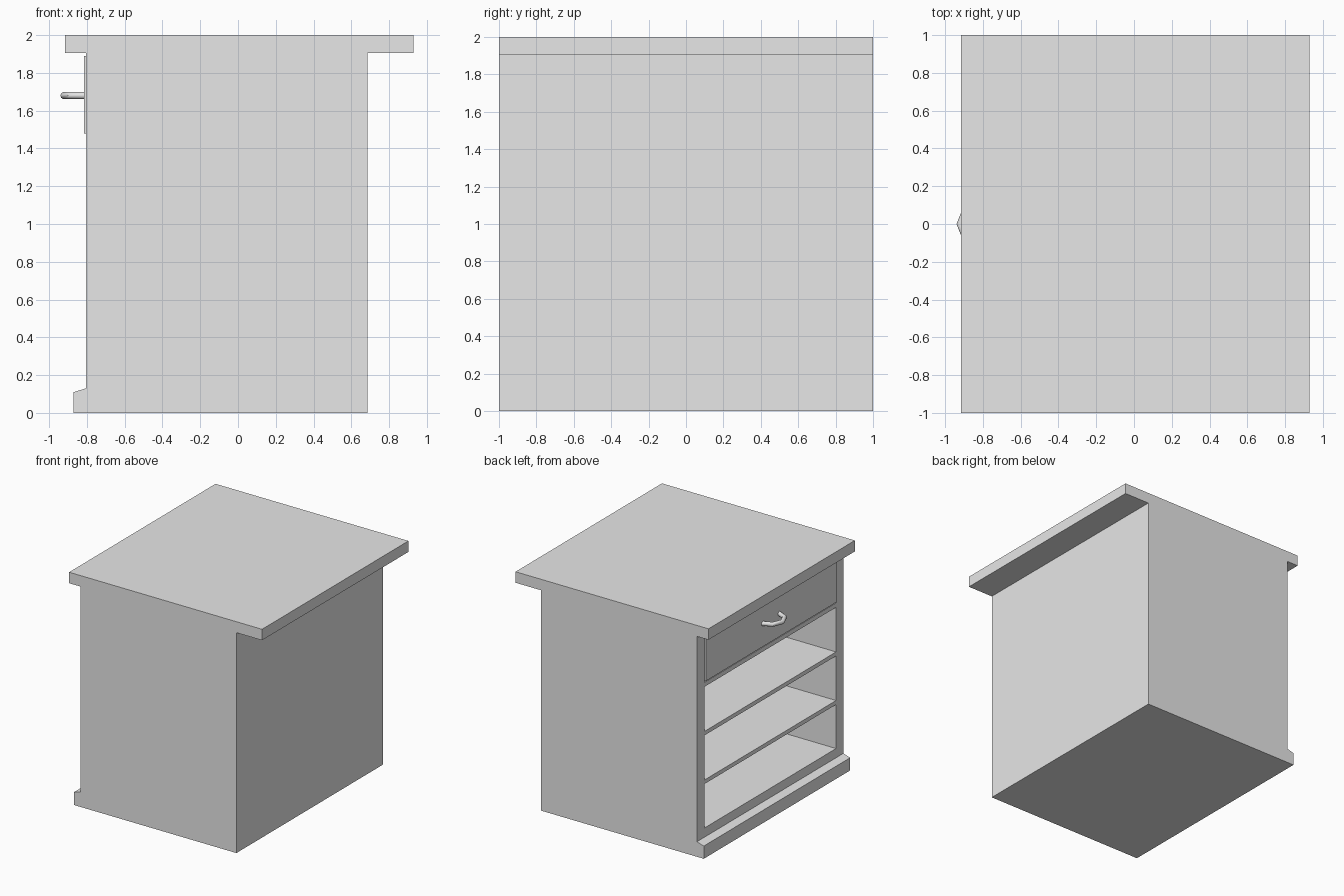
import bpy, bmesh, math
from mathutils import Matrix, Vector

cube = bpy.data.objects.get("Cube")
if cube:
    bpy.data.objects.remove(cube, do_unlink=True)

grey = bpy.data.materials.new("plain_grey")
grey.use_nodes = True
grey.diffuse_color = (0.8, 0.8, 0.8, 1)
grey.node_tree.nodes["Principled BSDF"].inputs["Base Color"].default_value = (0.8, 0.8, 0.8, 1)


def finish(name, bm):
    bmesh.ops.recalc_face_normals(bm, faces=bm.faces)
    mesh = bpy.data.meshes.new(name)
    bm.to_mesh(mesh)
    bm.free()
    mesh.materials.append(grey)
    obj = bpy.data.objects.new(name, mesh)
    bpy.context.collection.objects.link(obj)
    return obj


def add_box(bm, x, y, z):
    size = (x[1] - x[0], y[1] - y[0], z[1] - z[0], 1)
    centre = Vector((sum(x), sum(y), sum(z))) / 2
    bmesh.ops.create_cube(bm, size=1, matrix=Matrix.Translation(centre) @ Matrix.Diagonal(size))


# Main dimensions
FRONT, BACK = -0.805, 0.685
INNER = 0.9
RECESS_BACK = 0.6

# Carcass: side silhouette with worktop overhangs and sloped plinth, extruded across
profile = [(-0.87, 0), (BACK, 0), (BACK, 1.905), (0.93, 1.905), (0.93, 2), (-0.915, 2),
           (-0.915, 1.905), (FRONT, 1.905), (FRONT, 0.13), (-0.87, 0.11)]
bm = bmesh.new()
face = bm.faces.new([bm.verts.new((x, -1, z)) for x, z in profile])
extruded = bmesh.ops.extrude_face_region(bm, geom=[face])["geom"]
bmesh.ops.translate(bm, vec=(0, 2, 0), verts=[v for v in extruded if isinstance(v, bmesh.types.BMVert)])
carcass = finish("cabinet_carcass", bm)

# Open compartments and drawer recess, leaving the shelves between them
bm = bmesh.new()
for low, high in [(0.21, 0.59), (0.625, 1.01), (1.045, 1.43), (1.468, 1.895)]:
    add_box(bm, (FRONT - 0.03, RECESS_BACK), (-INNER, INNER), (low, high))
cutter = finish("compartment_cutter", bm)
cutter.hide_render = True
cut = carcass.modifiers.new("compartments", "BOOLEAN")
cut.operation = "DIFFERENCE"
cut.solver = "EXACT"
cut.object = cutter
bpy.context.view_layer.objects.active = carcass
bpy.ops.object.modifier_apply(modifier=cut.name)
bpy.data.objects.remove(cutter, do_unlink=True)

# Drawer front and the box behind it
bm = bmesh.new()
add_box(bm, (-0.814, -0.77), (-0.89, 0.89), (1.48, 1.89))
finish("drawer_front", bm)
bm = bmesh.new()
add_box(bm, (-0.77, 0.55), (-0.86, 0.86), (1.48, 1.84))
finish("drawer_box", bm)

# Bent tubular pull
curve = bpy.data.curves.new("drawer_handle", "CURVE")
curve.dimensions = "3D"
curve.bevel_depth = 0.019
curve.bevel_resolution = 3
curve.use_fill_caps = True
spline = curve.splines.new("POLY")
spline.points.add(4)
for i, point in enumerate(spline.points):
    a = math.pi * i / 4
    point.co = (-0.808 - 0.113 * math.sin(a), 0.115 * math.cos(a), 1.68, 1)
curve.materials.append(grey)
handle = bpy.data.objects.new("drawer_handle", curve)
bpy.context.collection.objects.link(handle)
bpy.ops.object.select_all(action="DESELECT")
handle.select_set(True)
bpy.context.view_layer.objects.active = handle
bpy.ops.object.convert(target="MESH")
bpy.ops.object.shade_smooth_by_angle(angle=math.radians(40))
